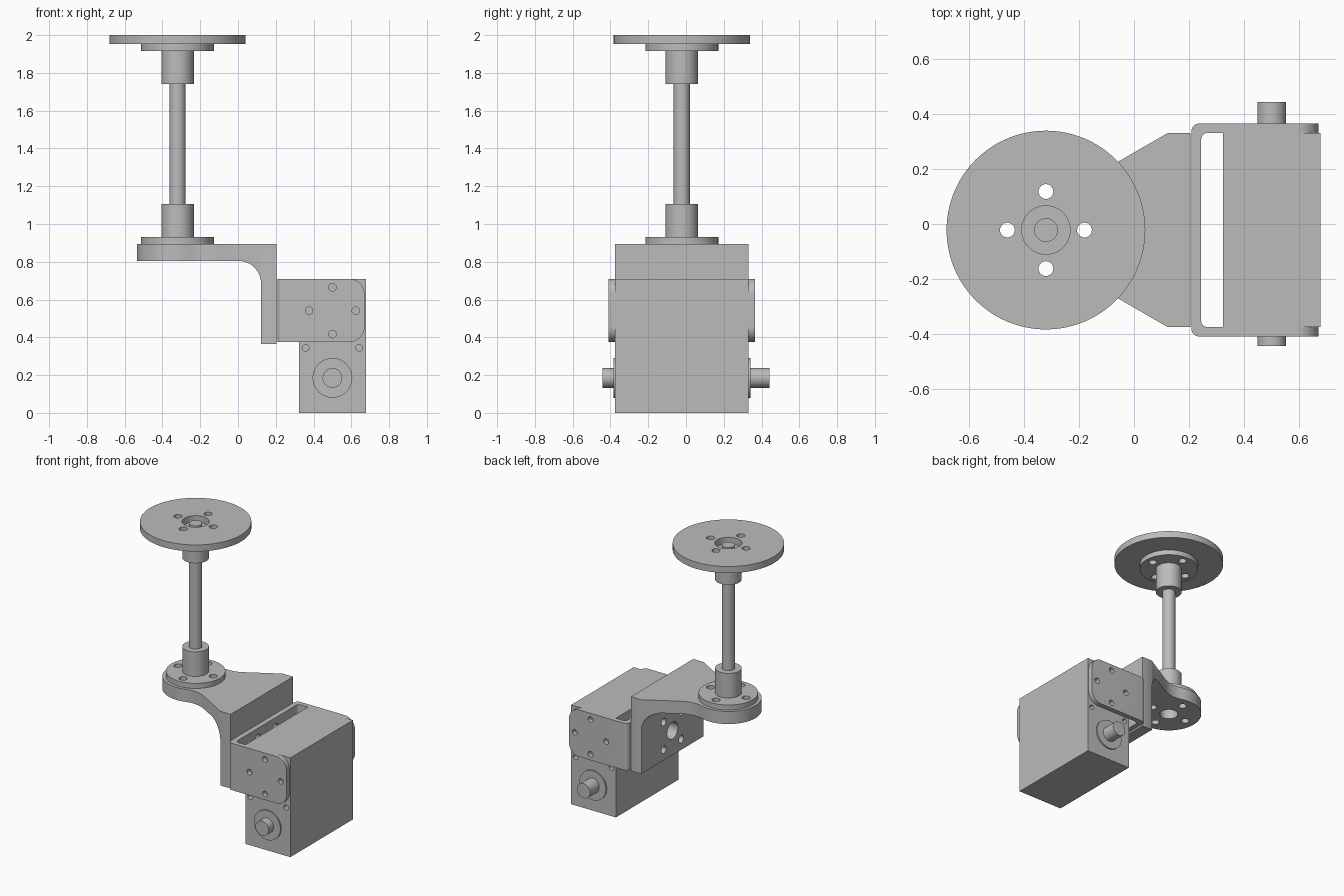
import bpy, bmesh
from math import sin, cos, tan, pi, radians, sqrt, atan2
from mathutils import Matrix, Vector

cube = bpy.data.objects.get("Cube")
if cube:
    bpy.data.objects.remove(cube, do_unlink=True)

grey = bpy.data.materials.new("plain grey")
grey.use_nodes = True
GREY = (0.5, 0.5, 0.5, 1)
grey.diffuse_color = GREY
grey.node_tree.nodes["Principled BSDF"].inputs["Base Color"].default_value = GREY

AX, MID = -0.32, -0.022      # post axis x, symmetry plane y
HALF = 0.353                 # half width of body and arm
PITCH = 0.14                 # bolt circle radius
MOUNT_Z = 0.54               # height of the bracket centre


def add(name, bm):
    bmesh.ops.recalc_face_normals(bm, faces=bm.faces)
    mesh = bpy.data.meshes.new(name)
    bm.to_mesh(mesh)
    bm.free()
    mesh.materials.append(grey)
    obj = bpy.data.objects.new(name, mesh)
    bpy.context.collection.objects.link(obj)
    return obj


def prism(name, pts, axis, lo, hi):
    """Extrude an (x, y) outline along z, or an (x, z) outline along y."""
    def place(p, h):
        return (p[0], p[1], h) if axis == "z" else (p[0], h, p[1])
    bm = bmesh.new()
    face = bm.faces.new([bm.verts.new(place(p, lo)) for p in pts])
    out = bmesh.ops.extrude_face_region(bm, geom=[face])
    verts = [v for v in out["geom"] if isinstance(v, bmesh.types.BMVert)]
    step = Vector(place((0, 0), hi - lo))
    bmesh.ops.translate(bm, verts=verts, vec=step)
    return add(name, bm)


def cylinder(name, start, axis, length, r, seg=48):
    """Cylinder from a start point along +x, +y or +z."""
    direction = Vector([float(axis == a) for a in "xyz"])
    rot = direction.to_track_quat("Z", "Y").to_matrix().to_4x4()
    bm = bmesh.new()
    bmesh.ops.create_cone(bm, cap_ends=True, segments=seg, radius1=r, radius2=r, depth=length,
                          matrix=Matrix.Translation(Vector(start) + direction * length / 2) @ rot)
    return add(name, bm)


def arc(cx, cy, r, a0, a1, n=16):
    return [(cx + r * cos(radians(a0 + (a1 - a0) * i / n)),
             cy + r * sin(radians(a0 + (a1 - a0) * i / n))) for i in range(n + 1)]


def boolean(obj, cutters, operation="DIFFERENCE"):
    for c in cutters:
        c.hide_render = True
        mod = obj.modifiers.new("cut", "BOOLEAN")
        mod.operation, mod.object, mod.solver = operation, c, "EXACT"
        bpy.context.view_layer.objects.active = obj
        bpy.ops.object.modifier_apply(modifier=mod.name)
        bpy.data.objects.remove(c, do_unlink=True)


def post_holes(z, length, centre=None):
    """Four bolt holes around the post, with an optional centre bore."""
    holes = [cylinder("cutter", (AX + PITCH * cos(k * pi / 2), MID + PITCH * sin(k * pi / 2), z),
                      "z", length, 0.027, 24) for k in range(4)]
    if centre:
        holes.append(cylinder("cutter", (AX, MID, z), "z", length, centre))
    return holes


def mount_holes(x, length):
    """Diagonal bolt holes and bore through an upright plate."""
    d = PITCH / sqrt(2)
    holes = [cylinder("cutter", (x, MID + sy * d, MOUNT_Z + sz * d), "x", length, 0.027, 24)
             for sy in (-1, 1) for sz in (-1, 1)]
    return holes + [cylinder("cutter", (x, MID, MOUNT_Z), "x", length, 0.06)]


# Post: round top plate, two flanged hubs and the rod
top_plate = cylinder("top_plate", (AX, MID, 1.953), "z", 0.047, 0.361, 96)
boolean(top_plate, post_holes(1.9, 0.2, 0.088))
for name, flange_z, hub_z in (("lower", 0.895, 0.93), ("upper", 1.917, 1.74)):
    flange = cylinder(name + "_flange", (AX, MID, flange_z), "z", 0.036, 0.193, 64)
    boolean(flange, post_holes(flange_z - 0.05, 0.14))
    cylinder(name + "_hub", (AX, MID, hub_z), "z", 0.177, 0.086)
cylinder("rod", (AX, MID, 0.9), "z", 1.088, 0.043)

# Arm: flared plan outline intersected with a filleted angle profile
R, F, SLOPE, OFF = 0.215, 0.2, tan(radians(30)), 0.097
k = OFF + F / cos(radians(30))
a, b, c = 1 + SLOPE ** 2, 2 * SLOPE * k, k * k - (R + F) ** 2
fu = (-b + sqrt(b * b - 4 * a * c)) / (2 * a)
fv = SLOPE * fu + k
turn = atan2(fv, fu) * 180 / pi
upper = [(0.525, HALF), ((HALF - OFF) / SLOPE, HALF)]
upper += arc(fu, fv, F, -60, turn - 180) + arc(0, 0, R, turn, 180, 24)[1:]
outline = upper + [(u, -v) for u, v in reversed(upper[:-1])]
arm = prism("arm", [(AX + u, MID + v) for u, v in outline], "z", 0.2, 1.0)
profile = [(-0.6, 0.895), (0.3, 0.895), (0.3, 0.365), (0.122, 0.365)]
profile += arc(0.002, 0.685, 0.12, 0, 90) + [(-0.6, 0.805)]
boolean(arm, [prism("cutter", profile, "y", -0.6, 0.6)], "INTERSECT")
boolean(arm, post_holes(0.75, 0.2, 0.06) + mount_holes(0.05, 0.2))

# Bracket: U channel with rounded ends on its side plates
OUT = HALF + 0.034
upper = [(0.673, HALF), (0.673, OUT)] + arc(0.238, OUT - 0.03, 0.03, 90, 180, 8)
inner = arc(0.268, HALF - 0.024, 0.024, 180, 90, 8)
half = upper + [(u, -v) for u, v in reversed(upper)]
plan = half + [(u, -v) for u, v in reversed(inner)] + inner
bracket = prism("bracket", [(x, MID + y) for x, y in plan], "z", 0.2, 0.9)
ends = [(0.1, 0.71), (0.1, 0.375)] + arc(0.59, 0.455, 0.08, -90, 0, 12) + arc(0.59, 0.63, 0.08, 0, 90, 12)
boolean(bracket, [prism("cutter", ends, "y", -0.6, 0.6)], "INTERSECT")
side = [cylinder("cutter", (0.5 + 0.124 * cos(q * pi / 2), y, 0.541 + 0.124 * sin(q * pi / 2)),
                 "y", 0.1, 0.02, 24)
        for q in range(4) for y in (MID - OUT - 0.05, MID + OUT - 0.05)]
boolean(bracket, side + mount_holes(0.18, 0.1))

# Motor body with shallow screw holes on both faces
corners = [(0.323, 0), (0.677, 0), (0.677, 0.71), (0.323, 0.71)]
body = prism("motor_body", corners, "y", MID - HALF, MID + HALF)
boolean(body, [cylinder("cutter", (x, y, 0.345), "y", 0.1, 0.018, 24)
               for x in (0.358, 0.642) for y in (MID - HALF - 0.06, MID + HALF - 0.04)])

# Bearing collar and output shaft running through the body
cylinder("bearing_collar", (0.5, MID - HALF - 0.01, 0.185), "y", 2 * HALF + 0.02, 0.105, 64)
cylinder("output_shaft", (0.5, -0.443, 0.185), "y", 0.886, 0.052)

# Smooth round walls, keep the machined edges crisp
bpy.ops.object.select_all(action="DESELECT")
for obj in bpy.context.scene.objects:
    if obj.type == "MESH" and grey.name in obj.data.materials:
        obj.select_set(True)
        bpy.context.view_layer.objects.active = obj
bpy.ops.object.shade_smooth_by_angle(angle=radians(30))
